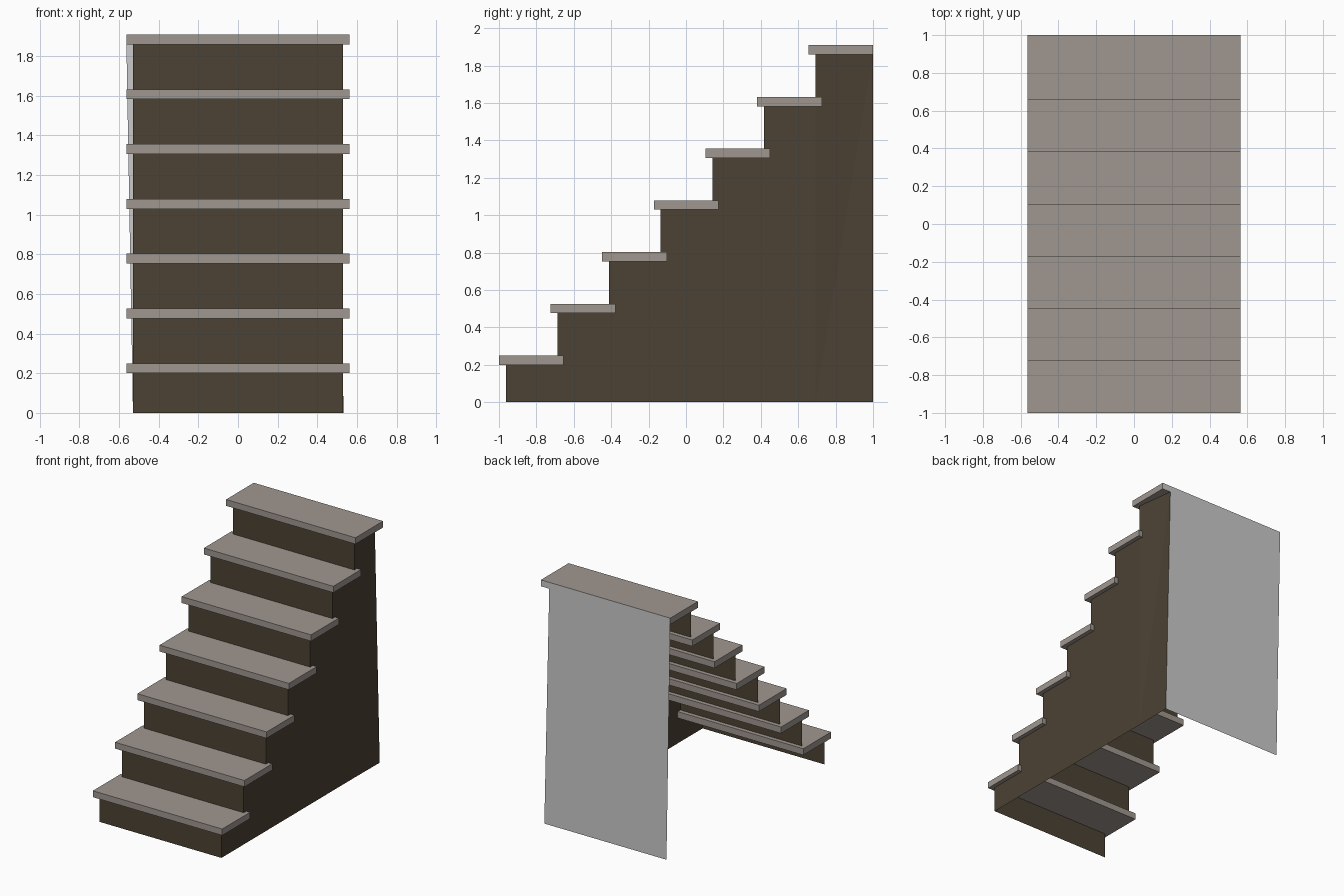
import bpy

if "Cube" in bpy.data.objects:
    bpy.data.objects.remove(bpy.data.objects["Cube"])

N = 7            # number of steps
RUN = 0.276      # depth from step to step
RISE = 0.2765    # height from step to step
TOP0 = 0.25      # top of the lowest tread
THICK = 0.05
DEPTH = 0.346
NOSE = 0.037     # tread overhang in front of the riser
HALF = 0.53      # half width of the body


def material(name, rgb):
    m = bpy.data.materials.new(name)
    m.diffuse_color = (*rgb, 1)
    m.use_nodes = True
    m.node_tree.nodes["Principled BSDF"].inputs["Base Color"].default_value = m.diffuse_color
    return m


stone = material("stone_grey", (0.35, 0.31, 0.28))
wood = material("dark_brown", (0.072, 0.054, 0.034))
plaster = material("light_grey", (0.60, 0.60, 0.60))


def add_mesh(name, verts, faces, *mats):
    me = bpy.data.meshes.new(name)
    me.from_pydata(verts, [], faces)
    for m in mats:
        me.materials.append(m)
    ob = bpy.data.objects.new(name, me)
    bpy.context.collection.objects.link(ob)
    return ob


def tread(name, y0, y1, z0, z1):
    verts = [(x, y, z) for x in (-0.563, 0.563) for y in (y0, y1) for z in (z0, z1)]
    faces = [(0, 1, 3, 2), (4, 6, 7, 5), (0, 4, 5, 1),
             (2, 3, 7, 6), (0, 2, 6, 4), (1, 5, 7, 3)]
    return add_mesh(name, verts, faces, stone, plaster)


# Treads and risers; the stepped outline is collected for the side wall
outline = []
for i in range(N):
    y = -1 + i * RUN
    top = TOP0 + i * RISE
    under = top - THICK
    last = i == N - 1
    t = tread(f"tread_{i + 1}", y, 1.0 if last else y + DEPTH, under, top)
    if last:  # the rear edge of the top tread belongs to the back wall
        for p in t.data.polygons:
            if p.normal.y > 0.9:
                p.material_index = 1
    ry = y + NOSE
    low = 0 if i == 0 else under - RISE
    add_mesh(f"riser_{i + 1}",
             [(-HALF, ry, low), (HALF, ry, low), (HALF, ry, under), (-HALF, ry, under)],
             [(0, 1, 2, 3)], wood)
    outline += [(ry, low), (ry, under)]

top_z = TOP0 + (N - 1) * RISE - THICK

# Right side wall: one strip under each step, the rear one leaning in at the top
for i in range(N):
    y0, z = outline[2 * i + 1]
    last = i == N - 1
    y1 = 1.0 if last else outline[2 * i + 2][0]
    xb, xt = (0.533, 0.49) if last else (HALF, HALF)
    add_mesh(f"side_wall_{i + 1}",
             [(HALF, y0, 0), (xb, y1, 0), (xt, y1, z), (HALF, y0, z)],
             [(0, 1, 2), (0, 2, 3)], wood)

# Back wall, slightly sheared sideways; the left side stays open
add_mesh("back_wall",
         [(0.533, 1, 0), (-HALF, 1, 0), (-0.563, 1, top_z), (0.49, 1, top_z)],
         [(0, 1, 2, 3)], plaster)
